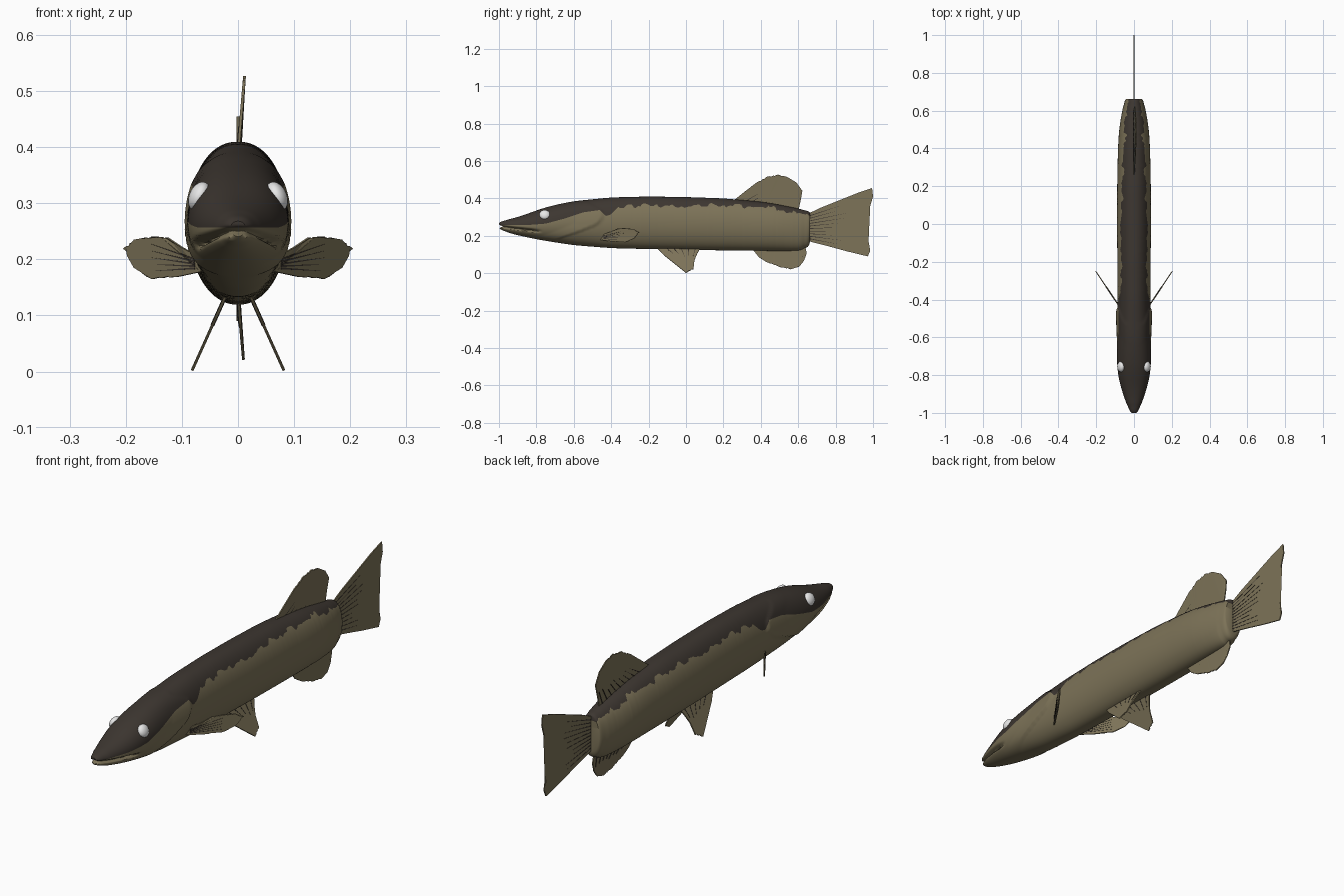
import bpy, bmesh, math, random
from mathutils import Vector

if "Cube" in bpy.data.objects:
    bpy.data.objects.remove(bpy.data.objects["Cube"])

random.seed(4)


def material(name, rgb):
    m = bpy.data.materials.new(name)
    m.diffuse_color = (*rgb, 1)
    m.use_nodes = True
    m.node_tree.nodes["Principled BSDF"].inputs["Base Color"].default_value = m.diffuse_color
    return m


OLIVE = material("olive", (0.205, 0.172, 0.098))
DARK = material("dark_brown", (0.046, 0.037, 0.030))
WHITE = material("eye_white", (0.8, 0.8, 0.8))


def lerp(table, y, c):
    """Column c of a table sorted by its first column."""
    if y <= table[0][0]:
        return table[0][c]
    for a, b in zip(table, table[1:]):
        if y <= b[0]:
            return a[c] + (b[c] - a[c]) * (y - a[0]) / (b[0] - a[0])
    return table[-1][c]


def soft(table, y, c):
    """Rounded interpolation that still meets the end values."""
    r = min(0.035, abs(y - table[0][0]), abs(table[-1][0] - y))
    return sum(lerp(table, y + r * d, c) for d in (-1, -.5, 0, .5, 1)) / 5


def new_object(name, bm, mats, mirror=False, thick=0.0):
    me = bpy.data.meshes.new(name)
    bm.to_mesh(me)
    bm.free()
    ob = bpy.data.objects.new(name, me)
    bpy.context.collection.objects.link(ob)
    for m in mats:
        me.materials.append(m)
    if thick:
        s = ob.modifiers.new("thickness", "SOLIDIFY")
        s.thickness, s.offset = thick, 0
    if mirror:
        s = ob.modifiers.new("mirror", "MIRROR")
        s.merge_threshold = 0.0005
    return ob


def smooth(ob, angle=40):
    bpy.ops.object.select_all(action='DESELECT')
    ob.select_set(True)
    bpy.context.view_layer.objects.active = ob
    bpy.ops.object.shade_smooth_by_angle(angle=math.radians(angle))


# Body stations: y, belly z, back z, half width
BODY = [(-1.0, .241, .268, .014), (-.985, .229, .279, .028), (-.95, .216, .287, .041),
        (-.9, .203, .300, .058), (-.84, .190, .320, .076), (-.78, .178, .343, .087),
        (-.7, .165, .365, .091), (-.6, .150, .385, .090), (-.4, .134, .405, .087),
        (-.2, .129, .410, .088), (0, .125, .407, .090), (.2, .122, .400, .089),
        (.4, .120, .382, .085), (.5, .119, .366, .079), (.6, .120, .345, .063),
        (.64, .127, .337, .053), (.655, .140, .331, .049), (.662, .165, .324, .042)]
# Lower edge of the dark back: y, z
BACK = [(-1, .257), (-.85, .257), (-.75, .265), (-.65, .292), (-.55, .325), (-.46, .338),
        (-.43, .305), (-.40, .315), (-.36, .355), (-.1, .368), (0, .362), (.2, .366),
        (.35, .355), (.5, .343), (.6, .318), (.662, .303)]
# Rear edge of the gill cover: z, y
GILL = [(.15, -.76), (.19, -.66), (.22, -.57), (.26, -.47), (.30, -.437), (.335, -.44), (.38, -.52)]
LOW, HIGH = 26, 14


def make_body():
    bm = bmesh.new()
    ys = [-1 + .009 * i for i in range(183)] + [.645, .65, .655, .659, .662]
    bumps = [random.uniform(-1, 1) for _ in ys]
    rows = []
    for j, y in enumerate(ys):
        zb, zt, w = (soft(BODY, y, c) for c in (1, 2, 3))
        mid, half = (zb + zt) / 2, (zt - zb) / 2
        ragged = .004 * (bumps[j] + bumps[j - 1]) + .007 * bumps[(j // 5) * 5] if y > -.36 else 0
        zd = lerp(BACK, y, 1) + ragged
        split = math.acos(-max(-.9, min(.93, (zd - mid) / half)))
        row = []
        for k in range(LOW + HIGH + 1):
            th = split * k / LOW if k <= LOW else split + (math.pi - split) * (k - LOW) / HIGH
            z = mid - half * math.cos(th)
            s = max(0, math.sin(th)) ** .9
            x = w * s
            # gill cover swells, then steps down at its rear edge
            d = lerp(GILL, z, 1) - y
            if 0 < d < .14:
                x += .008 * s * min(1, d / .014) * (1 - d / .14)
            # mouth slit
            fade = max(0, min(1, (-.77 - y) / .06))
            zm = .25 - .12 * (y + 1)
            g = fade * math.exp(-((z - zm) / .006) ** 2)
            x *= 1 - .3 * g
            yy = y + .02 * g * max(0, 1 - (y + 1) / .08)
            if k in (0, LOW + HIGH):
                x = 0
            row.append(bm.verts.new((x, yy, z)))
        rows.append(row)

    def face(vs, k):
        bm.faces.new(vs).material_index = int(k >= LOW)

    for a, b in zip(rows, rows[1:]):
        for k in range(LOW + HIGH):
            face((a[k], b[k], b[k + 1], a[k + 1]), k)
    # end caps as strips to the middle plane
    for row, flip in ((rows[0], True), (rows[-1], False)):
        mids = [bm.verts.new((0, v.co.y, v.co.z)) for v in row]
        for k in range(LOW + HIGH):
            vs = [mids[k], mids[k + 1], row[k + 1], row[k]]
            face(vs[::-1] if flip else vs, k)
    bmesh.ops.remove_doubles(bm, verts=bm.verts, dist=1e-5)
    smooth(new_object("body", bm, (OLIVE, DARK), mirror=True), 50)


def fin(name, outline, place, jag, mirror=False, rays=None):
    """Flat fin from an open outline; edges numbered in jag get ragged teeth."""
    pts = []
    centre = sum((Vector(p) for p in outline), Vector((0, 0))) / len(outline)
    for i, p in enumerate(outline):
        a, b = Vector(p), Vector(outline[(i + 1) % len(outline)])
        pts.append(a)
        if i in jag:
            for t in (.30, .36, .64, .70):
                q = a.lerp(b, t)
                pts.append(q.lerp(centre, .05) if t in (.36, .70) else q)
    bm = bmesh.new()
    bm.faces.new([bm.verts.new(place(*p)) for p in pts])
    bmesh.ops.triangulate(bm, faces=bm.faces[:])
    new_object(name, bm, (OLIVE,), mirror, .005)
    if rays:
        # thin dark streaks fanning from the fin root
        r0, r1, e0, e1, n = rays
        bm = bmesh.new()
        for i in range(n):
            t = i / (n - 1)
            a = Vector(r0).lerp(Vector(r1), t)
            b = a.lerp(Vector(e0).lerp(Vector(e1), t), random.uniform(.6, 1))
            side = (b - a).orthogonal().normalized() * .0022
            bm.faces.new([bm.verts.new(place(*p)) for p in (a - side, a + side, b)])
        new_object(name + "_rays", bm, (DARK,), mirror, .007)


def upright(u, z):
    return (0, u, z)


make_body()

fin("tail_fin",
    [(.64, .312), (.72, .350), (.82, .390), (.92, .430), (.995, .455), (1.0, .41), (.985, .36),
     (.955, .29), (.937, .235), (.95, .19), (.975, .15), (.985, .12), (.972, .09), (.86, .117),
     (.75, .147), (.64, .175)],
    upright, (), rays=((.655, .305), (.655, .185), (.87, .375), (.87, .145), 10))

fin("dorsal_fin",
    [(.25, .385), (.30, .425), (.375, .483), (.43, .515), (.49, .527), (.54, .515), (.59, .485),
     (.622, .44), (.615, .40), (.60, .33), (.42, .36)],
    lambda u, z: (max(0, z - .39) * .085, u, z), (2, 3, 4, 5, 6),
    rays=((.32, .385), (.58, .345), (.41, .44), (.605, .41), 9))

fin("anal_fin",
    [(.35, .135), (.39, .085), (.43, .06), (.50, .033), (.56, .021), (.605, .035), (.63, .065),
     (.645, .105), (.635, .16), (.48, .16)],
    lambda u, z: (max(0, .13 - z) * .09, u, z), (2, 3, 4, 5),
    rays=((.41, .125), (.62, .13), (.47, .08), (.625, .08), 8))

fin("pelvic_fins",
    [(-.16, .140), (-.12, .098), (-.06, .050), (0, .002), (.04, .022), (.045, .07),
     (.06, .105), (.08, .140)],
    lambda u, z: (.022 + (.135 - z) * .45, u, z), (3,), mirror=True,
    rays=((-.10, .13), (.05, .13), (-.04, .08), (.035, .08), 5))

fin("pectoral_fins",
    [(-.08, .178), (.25, .169), (.6, .165), (.85, .185), (1, .219), (.85, .235), (.6, .241),
     (.4, .239), (.2, .222), (-.08, .202)],
    lambda u, z: (.075 + .128 * u, -.44 + .19 * u, z), (1, 2, 3, 4, 5, 6), mirror=True)

# pectoral streaks as slim wedges on the fin plane
bm = bmesh.new()
for i in range(5):
    z0, z1 = .184 + .004 * i, .179 + .012 * i
    for_pts = ((0, z0 - .0018), (0, z0 + .0018), (.6, z1))
    bm.faces.new([bm.verts.new((.075 + .128 * u, -.44 + .19 * u, z)) for u, z in for_pts])
new_object("pectoral_rays", bm, (DARK,), True, .007)

# Eyes
bm = bmesh.new()
bmesh.ops.create_uvsphere(bm, u_segments=24, v_segments=14, radius=1)
for v in bm.verts:
    x, y, z = v.co
    v.co = (.069 + .019 * x - .006 * z, -.755 + .029 * y, .312 + .026 * z)
smooth(new_object("eyes", bm, (WHITE,), mirror=True))
